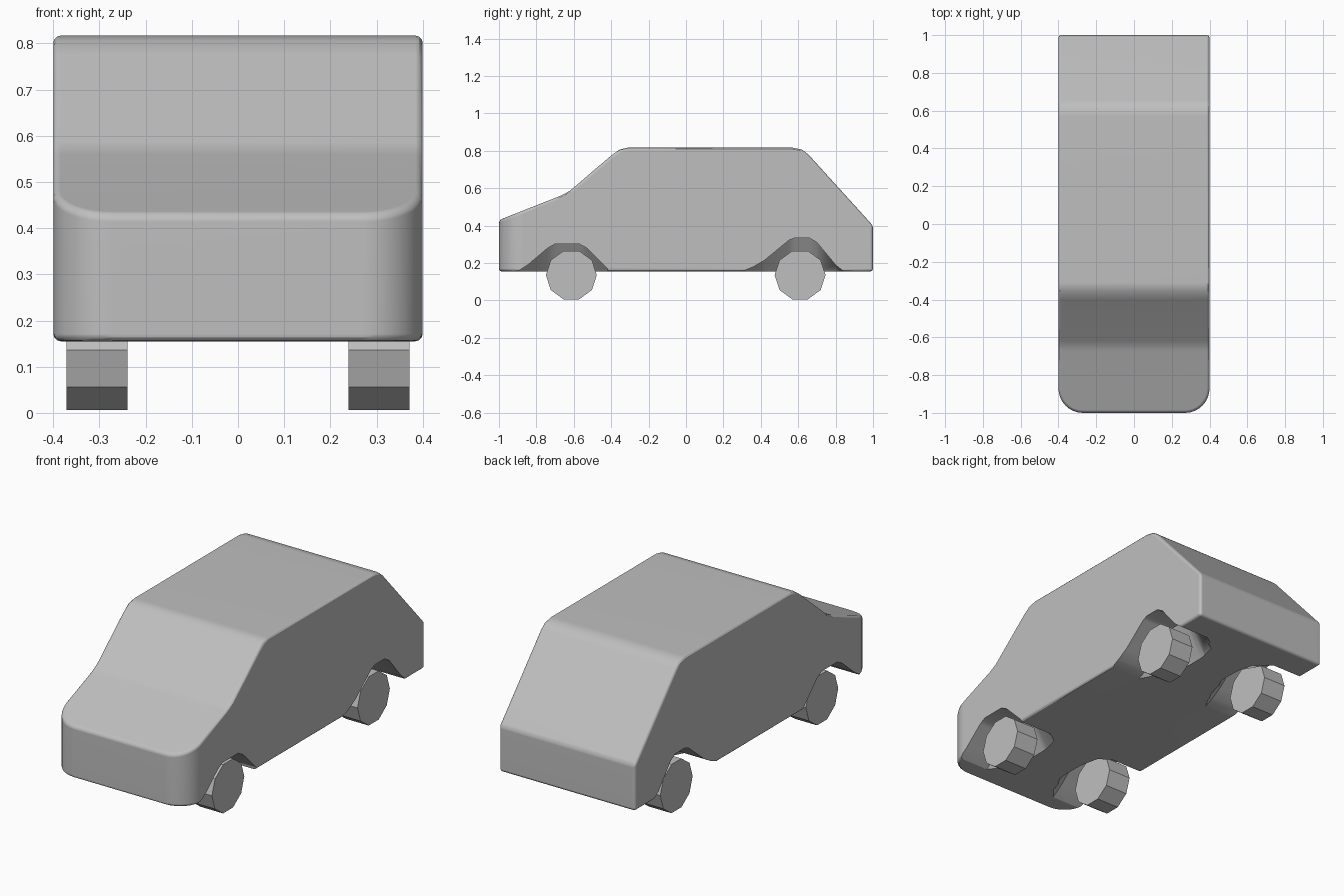
import bpy, bmesh, math
from mathutils import Matrix

if "Cube" in bpy.data.objects:
    bpy.data.objects.remove(bpy.data.objects["Cube"])

grey = bpy.data.materials.new("plain grey")
grey.diffuse_color = (0.52, 0.52, 0.52, 1)
grey.use_nodes = True
grey.node_tree.nodes["Principled BSDF"].inputs["Base Color"].default_value = grey.diffuse_color


def finish(bm, name):
    bmesh.ops.recalc_face_normals(bm, faces=bm.faces[:])
    me = bpy.data.meshes.new(name)
    bm.to_mesh(me)
    bm.free()
    me.materials.append(grey)
    ob = bpy.data.objects.new(name, me)
    bpy.context.collection.objects.link(ob)
    return ob


def loft(sections):
    """Capped loft through (x, [(y, z), ...]) sections."""
    bm = bmesh.new()
    rings = [[bm.verts.new((x, y, z)) for y, z in pts] for x, pts in sections]
    n = len(rings[0])
    for a, b in zip(rings, rings[1:]):
        for i in range(n):
            j = (i + 1) % n
            bm.faces.new((a[i], a[j], b[j], b[i]))
    bm.faces.new(rings[0])
    bm.faces.new(rings[-1][::-1])
    bmesh.ops.recalc_face_normals(bm, faces=bm.faces[:])
    return bm


def apply_all(ob):
    bpy.ops.object.select_all(action='DESELECT')
    ob.select_set(True)
    bpy.context.view_layer.objects.active = ob
    for m in list(ob.modifiers):
        bpy.ops.object.modifier_apply(modifier=m.name)


# Body: side profile extruded across the width
profile = [(-1, .155), (-1, .43), (-.67, .56), (-.62, .587), (-.40, .775),
           (-.355, .807), (-.31, .817), (.57, .817), (.62, .807), (.655, .78),
           (1, .40), (1, .155)]
bm = loft([(-.4, profile), (.4, profile)])
# Rounded front corners in plan
corners = [e for e in bm.edges
           if all(v.co.y < -.99 for v in e.verts)
           and abs(e.verts[0].co.x - e.verts[1].co.x) < .01]
bmesh.ops.bevel(bm, geom=corners, offset=.13, segments=8, profile=.5,
                affect='EDGES')
body = finish(bm, "car_body")
bev = body.modifiers.new("soft edges", 'BEVEL')
bev.width = .016
bev.segments = 3
bev.limit_method = 'ANGLE'
bev.angle_limit = math.radians(35)
apply_all(body)

# Wheel arches: recesses that fade out towards the middle of the underside
front_arch = [(-.93, .05), (-.90, .155), (-.84, .195), (-.74, .28),
              (-.70, .302), (-.57, .302), (-.53, .28), (-.42, .17), (-.39, .05)]
rear_arch = [(.27, .05), (.30, .155), (.36, .18), (.42, .215), (.55, .322),
             (.58, .334), (.66, .334), (.70, .31), (.80, .19), (.85, .15),
             (.87, .05)]
cutters = []
for side in (-1, 1):
    for arch in (front_arch, rear_arch):
        low = [(y, .05 + (z - .05) * .3) for y, z in arch]
        cut = finish(loft([(side * .45, arch), (side * .22, arch),
                           (side * .10, low)]), "arch_cutter")
        cut.hide_render = True
        cutters.append(cut)
        mod = body.modifiers.new("arch", 'BOOLEAN')
        mod.operation = 'DIFFERENCE'
        mod.solver = 'EXACT'
        mod.object = cut
apply_all(body)
for cut in cutters:
    bpy.data.objects.remove(cut)
bpy.ops.object.shade_smooth_by_angle(angle=math.radians(30))
wn = body.modifiers.new("clean shading", 'WEIGHTED_NORMAL')
wn.keep_sharp = True

# Wheels: faceted ten-sided drums
for end, y in (("front", -.613), ("rear", .61)):
    for side, x in (("left", -.305), ("right", .305)):
        bm = bmesh.new()
        bmesh.ops.create_cone(bm, cap_ends=True, segments=10, radius1=.136,
                              radius2=.136, depth=.132)
        bmesh.ops.transform(bm, verts=bm.verts[:], matrix=(
            Matrix.Translation((x, y, .136)) @ Matrix.Rotation(math.pi / 2, 4, 'Y')))
        finish(bm, f"{end}_{side}_wheel")
